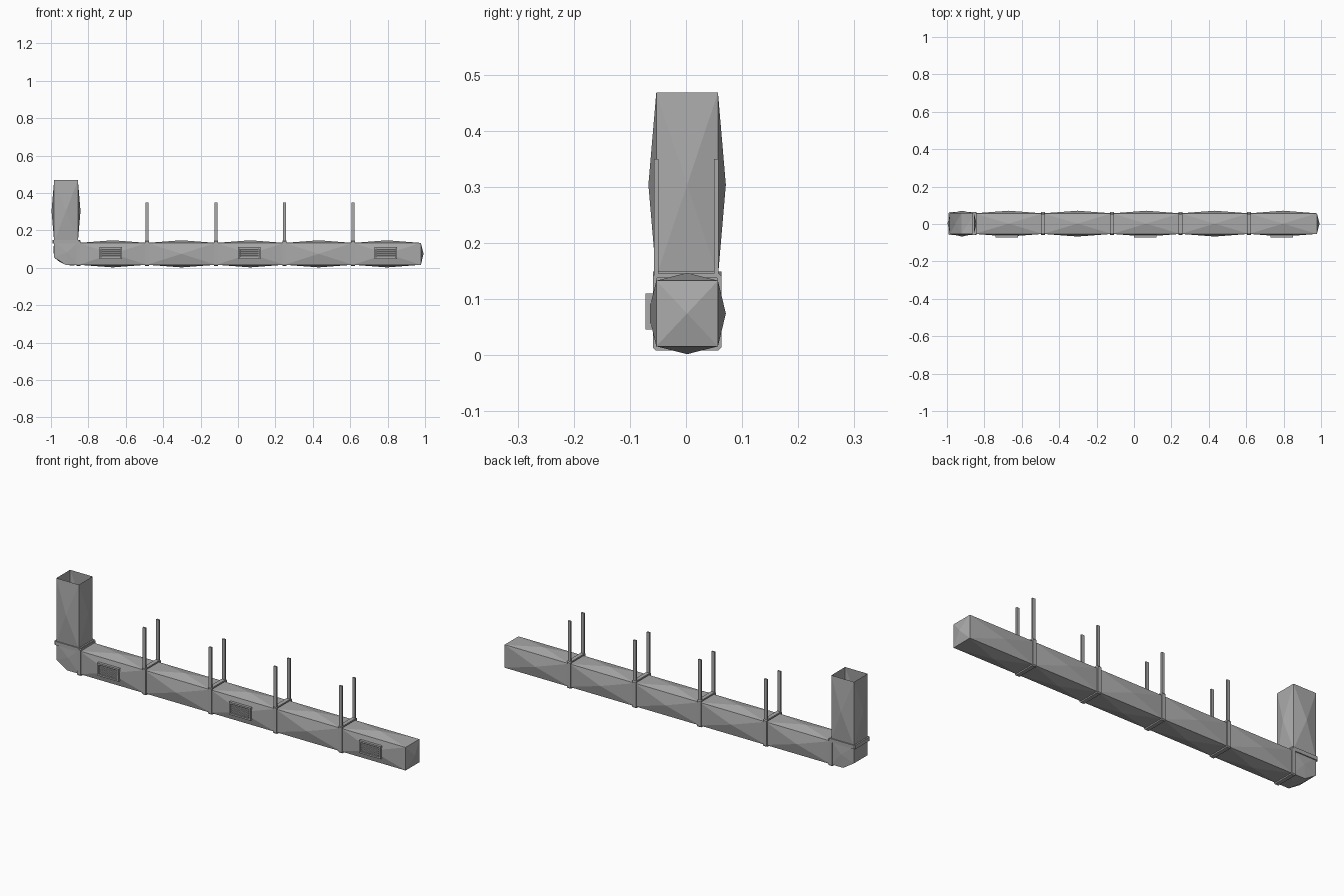
import bpy, bmesh
from mathutils import Vector

cube = bpy.data.objects.get("Cube")
if cube:
    bpy.data.objects.remove(cube, do_unlink=True)

metal = bpy.data.materials.new("galvanised_grey")
metal.use_nodes = True
grey = (0.4, 0.4, 0.4, 1)
metal.diffuse_color = grey
metal.node_tree.nodes["Principled BSDF"].inputs["Base Color"].default_value = grey


def finish(bm, name):
    mesh = bpy.data.meshes.new(name)
    bm.to_mesh(mesh)
    bm.free()
    mesh.materials.append(metal)
    obj = bpy.data.objects.new(name, mesh)
    bpy.context.collection.objects.link(obj)
    return obj


def box_mesh(lo, hi):
    bm = bmesh.new()
    bmesh.ops.create_cube(bm, size=1)
    lo, hi = Vector(lo), Vector(hi)
    for v in bm.verts:
        v.co = (lo + hi) / 2 + v.co * (hi - lo)
    bm.normal_update()
    return bm


def open_and_pillow(bm, open_dirs, bulge):
    """Remove the faces on the open ends, then raise each panel to a low pyramid."""
    ends = [f for f in bm.faces if any(f.normal.dot(Vector(d)) > 0.9 for d in open_dirs)]
    bmesh.ops.delete(bm, geom=ends, context='FACES')
    for f in list(bm.faces):
        n = f.normal.copy()
        for v in bmesh.ops.poke(bm, faces=[f])["verts"]:
            v.co += n * bulge


def ring(name, lo, hi, axis, wall, chamfer=0.0):
    """Rectangular frame whose hole runs along the axis."""
    bm = box_mesh(lo, hi)
    if chamfer:
        long_edges = [e for e in bm.edges
                      if abs((e.verts[0].co - e.verts[1].co).normalized()[axis]) > 0.9]
        bmesh.ops.bevel(bm, geom=long_edges, offset=chamfer, segments=1, affect='EDGES')
        bm.normal_update()
    caps = [f for f in bm.faces if abs(f.normal[axis]) > 0.9]
    bmesh.ops.inset_individual(bm, faces=caps, thickness=wall)
    inner = [e for f in caps for e in f.edges]
    bmesh.ops.delete(bm, geom=caps, context='FACES_ONLY')
    bmesh.ops.bridge_loops(bm, edges=inner)
    bmesh.ops.recalc_face_normals(bm, faces=bm.faces)
    return finish(bm, name)


LEFT, RIGHT, UP, DOWN = (1, 0, 0), (-1, 0, 0), (0, 0, 1), (0, 0, -1)
Y0, Y1, Z0, Z1 = -0.053, 0.057, 0.016, 0.133
joints = [-0.853, -0.487, -0.117, 0.248, 0.615, 0.978]

# Horizontal duct sections, the last one closed at its end
for i, (a, b) in enumerate(zip(joints, joints[1:])):
    bm = box_mesh((a, Y0, Z0), (b, Y1, Z1))
    open_and_pillow(bm, [RIGHT] if i == 4 else [LEFT, RIGHT], 0.014)
    finish(bm, f"duct_section_{i + 1}")

# Upright duct, open at the top
bm = box_mesh((-0.983, Y0, 0.14), (-0.856, Y1, 0.468))
open_and_pillow(bm, [UP, DOWN], 0.014)
finish(bm, "upright_duct")

# Elbow with a chamfered outer corner
bm = bmesh.new()
profile = [(-0.983, 0.14), (-0.983, 0.055), (-0.922, Z0), (-0.853, Z0), (-0.853, 0.14)]
side = bm.faces.new([bm.verts.new((x, Y0, z)) for x, z in profile])
made = bmesh.ops.extrude_face_region(bm, geom=[side])["geom"]
for v in made:
    if isinstance(v, bmesh.types.BMVert):
        v.co.y = Y1
bmesh.ops.recalc_face_normals(bm, faces=bm.faces)
open_and_pillow(bm, [UP, LEFT], 0.004)
finish(bm, "elbow")

# Flanges around the joints and the collar under the upright duct
for i, x in enumerate(joints[:-1]):
    ring(f"flange_{i + 1}", (x - 0.01, -0.059, 0.009), (x + 0.01, 0.063, 0.146), 0, 0.008, 0.005)
ring("upright_collar", (-0.992, -0.059, 0.13), (-0.846, 0.063, 0.149), 2, 0.008, 0.005)

# Paired hanger rods
for i, x in enumerate(joints[1:-1]):
    for label, y in (("front", -0.053), ("back", 0.054)):
        finish(box_mesh((x - 0.008, y - 0.004, 0.138), (x + 0.008, y + 0.004, 0.35)),
               f"{label}_hanger_rod_{i + 1}")

# Louvred vents on every other section
for i, x in enumerate((-0.68, 0.06, 0.79)):
    ring(f"vent_frame_{i + 1}", (x - 0.06, -0.072, 0.046), (x + 0.06, -0.05, 0.11), 1, 0.012)
    finish(box_mesh((x - 0.05, -0.066, 0.056), (x + 0.05, -0.054, 0.1)), f"vent_back_{i + 1}")
    for k in range(4):
        z = 0.0625 + k * 0.0105
        bm = box_mesh((x - 0.049, -0.071, z - 0.003), (x + 0.049, -0.064, z + 0.003))
        for v in bm.verts:
            if v.co.y < -0.07:
                v.co.z -= 0.002
        finish(bm, f"vent_{i + 1}_slat_{k + 1}")
